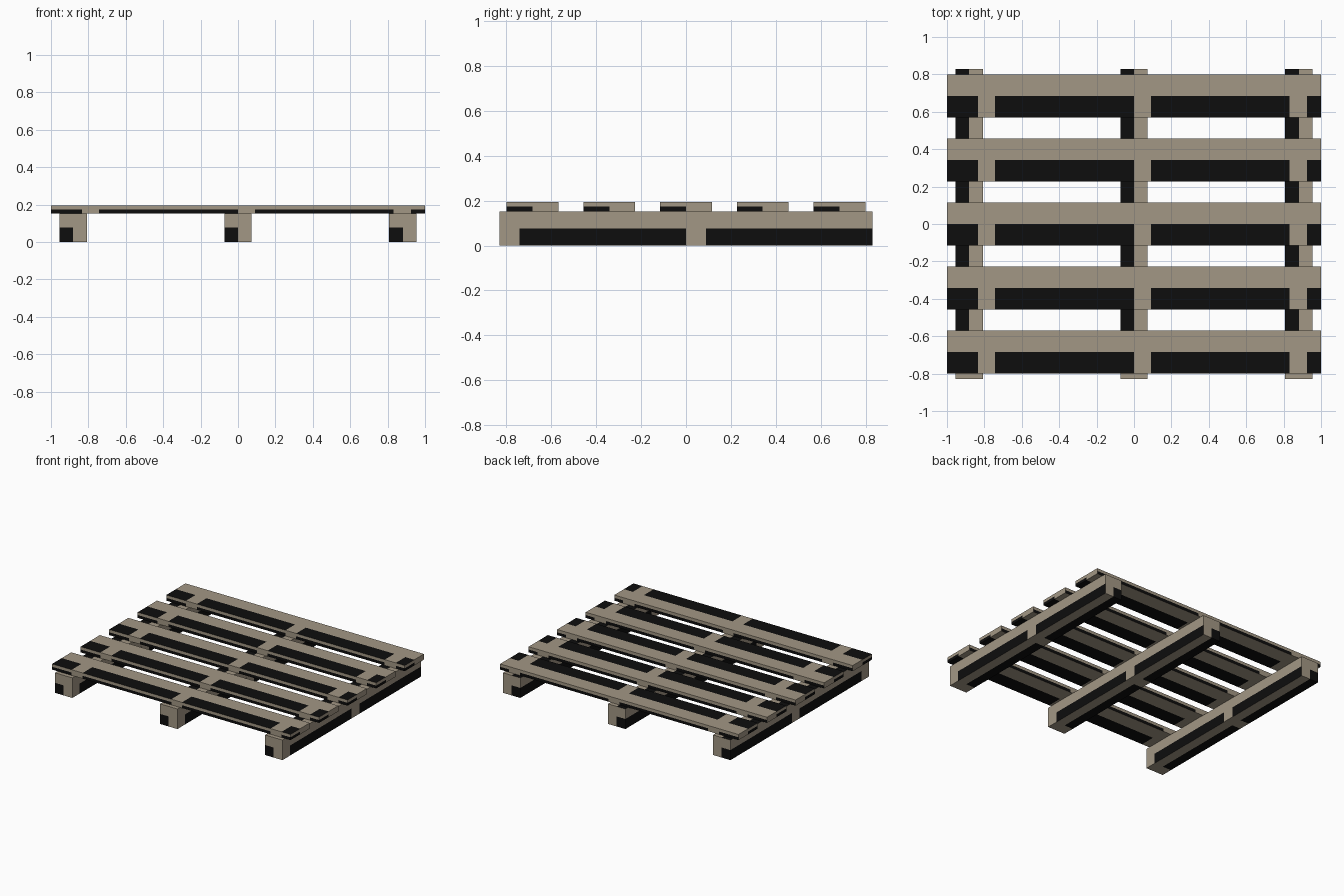
import bpy, bmesh
from mathutils import Vector

if "Cube" in bpy.data.objects:
    bpy.data.objects.remove(bpy.data.objects["Cube"])

# Two flat colours: bare timber and dark stain
def material(name, col):
    m = bpy.data.materials.new(name)
    m.diffuse_color = (*col, 1)
    m.use_nodes = True
    m.node_tree.nodes["Principled BSDF"].inputs["Base Color"].default_value = m.diffuse_color
    return m

MATS = [material("tan_wood", (0.365, 0.31, 0.232)),
        material("black_stain", (0.004, 0.004, 0.004))]


def plank(name, lo, hi, axis, bare):
    """Box whose lower half of each face is stained, except in the bare
    stretches along its long axis. End faces have one stained quarter."""
    lo, hi = Vector(lo), Vector(hi)
    mid = (lo + hi) / 2
    bm = bmesh.new()
    bmesh.ops.create_cube(bm, size=1)
    for v in bm.verts:
        v.co = mid + Vector([v.co[i] * (hi[i] - lo[i]) for i in range(3)])
    # Cut along the colour borders
    cuts = [(i, mid[i]) for i in range(3) if i != axis]
    cuts += [(axis, c) for span in bare for c in span if lo[axis] < c < hi[axis]]
    for i, c in cuts:
        co, no = Vector(), Vector()
        co[i], no[i] = c, 1
        bmesh.ops.bisect_plane(bm, geom=bm.verts[:] + bm.edges[:] + bm.faces[:],
                               plane_co=co, plane_no=no)
    bm.normal_update()
    # Stain by face position
    for f in bm.faces:
        c = f.calc_center_median()
        facing = max(range(3), key=lambda i: abs(f.normal[i]))
        stained = all(c[i] < mid[i] for i in range(3) if i not in (axis, facing))
        if facing != axis and any(a < c[axis] < b for a, b in bare):
            stained = False
        f.material_index = int(stained)
    me = bpy.data.meshes.new(name)
    bm.to_mesh(me)
    bm.free()
    for m in MATS:
        me.materials.append(m)
    bpy.context.collection.objects.link(bpy.data.objects.new(name, me))


# Deck slats, running left to right
for k in range(5):
    y = -0.684 + 0.342 * k
    plank(f"deck_slat_{k + 1}", (-1, y - 0.115, 0.152), (1, y + 0.115, 0.195), 0,
          [(-0.835, -0.743), (0.0, 0.09), (0.832, 0.925)])

# Support beams, running front to back
for k, x in enumerate((-0.881, 0.0, 0.881)):
    plank(f"support_beam_{k + 1}", (x - 0.073, -0.83, 0), (x + 0.073, 0.83, 0.152), 1,
          [(-0.84, -0.742), (0.0, 0.09)])
